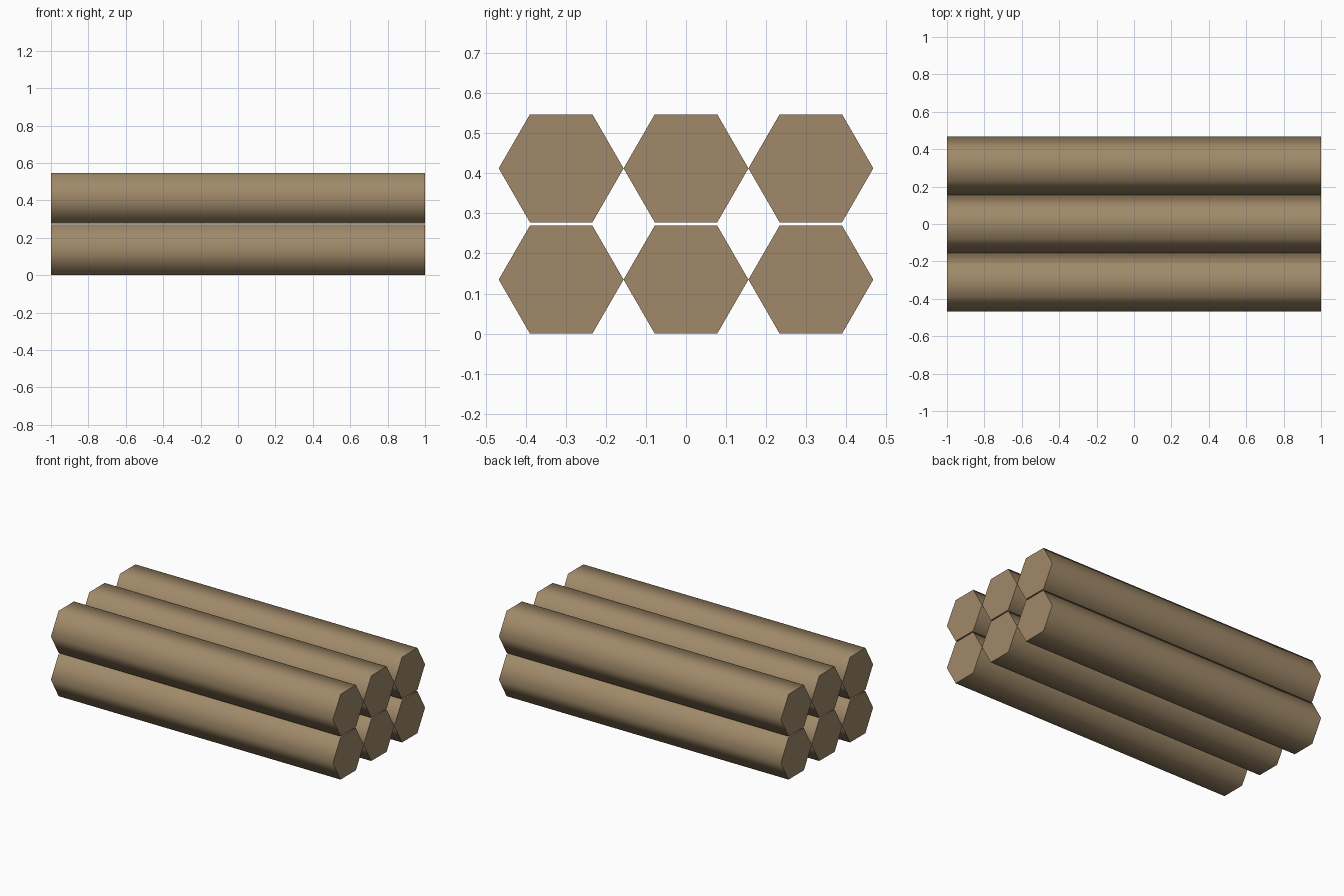
import bpy
import math

cube = bpy.data.objects.get("Cube")
if cube:
    bpy.data.objects.remove(cube, do_unlink=True)

RADIUS = 0.1557
HALF_HEIGHT = RADIUS * math.sqrt(3) / 2
LAYER_STEP = 0.2775

# Wood material
wood = bpy.data.materials.new("brown_wood")
wood.use_nodes = True
colour = (0.35, 0.25, 0.14, 1)
wood.diffuse_color = colour
bsdf = next(n for n in wood.node_tree.nodes if n.type == "BSDF_PRINCIPLED")
bsdf.inputs["Base Color"].default_value = colour


def add_log(name, y, z):
    """Six-sided log lying along x, with rounded shading and flat ends."""
    bpy.ops.mesh.primitive_cylinder_add(
        vertices=6, radius=RADIUS, depth=2,
        location=(0, y, z), rotation=(0, math.pi / 2, 0))
    log = bpy.context.object
    log.name = name
    log.data.materials.append(wood)
    bpy.ops.object.shade_smooth_by_angle(angle=math.radians(65))


# Two layers of three logs
for layer, level in enumerate(("lower", "upper")):
    for column, place in enumerate(("front", "middle", "back")):
        add_log(f"{level}_{place}_log",
                (column - 1) * 2 * RADIUS,
                HALF_HEIGHT + layer * LAYER_STEP)
